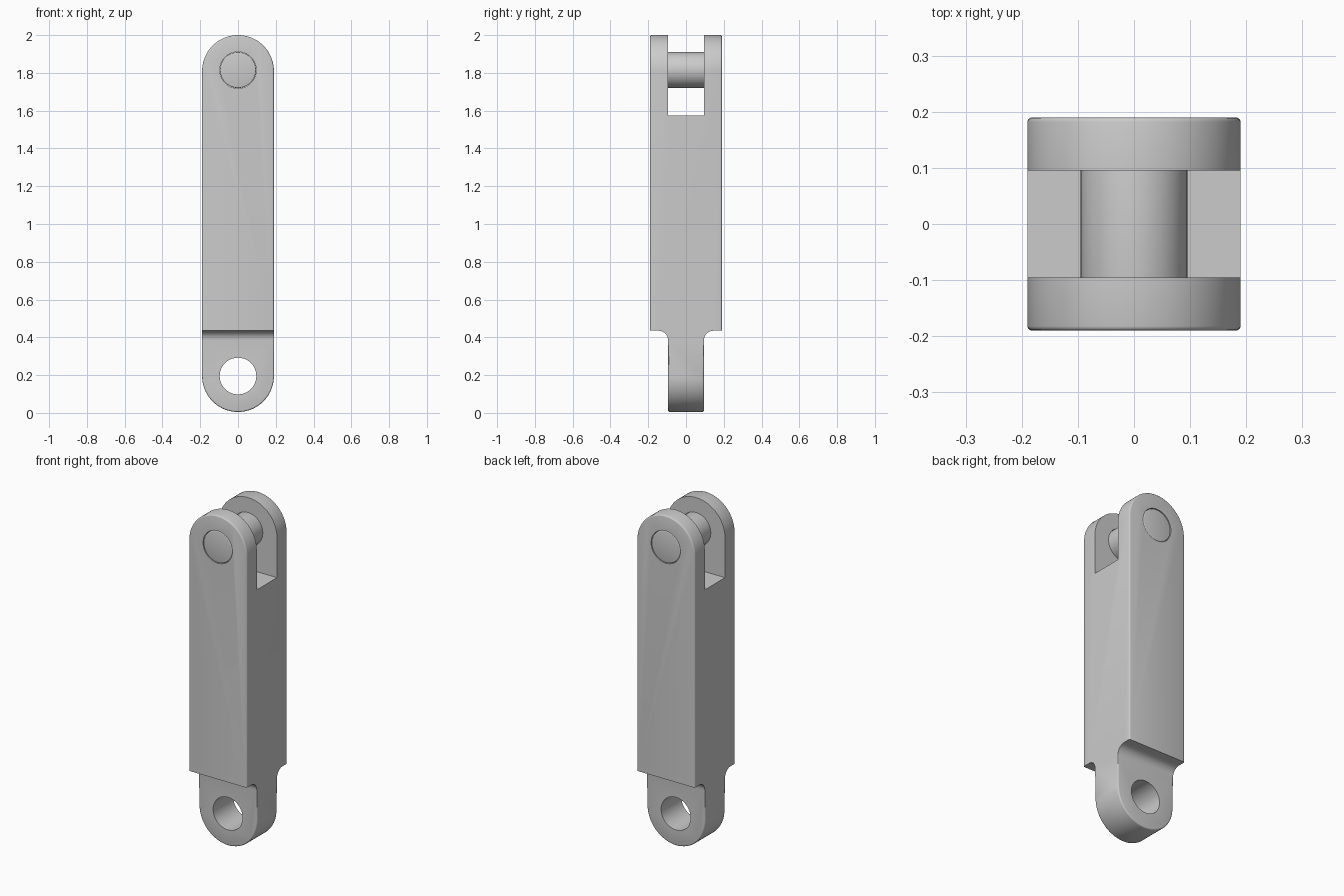
import bpy, bmesh, math
from mathutils import Vector

cube = bpy.data.objects.get("Cube")
if cube:
    bpy.data.objects.remove(cube, do_unlink=True)

HALF, INNER, TOP = 0.19, 0.095, 2.0
EYE_Z, PIN_Z = 0.195, 1.815
SHOULDER, FILLET, SLOT = 0.435, 0.05, 1.575

steel = bpy.data.materials.new("grey_steel")
steel.use_nodes = True
grey = (0.6, 0.6, 0.6, 1)
steel.diffuse_color = grey
steel.node_tree.nodes["Principled BSDF"].inputs["Base Color"].default_value = grey


def prism(name, points, direction):
    """Extrude a closed outline symmetrically along a direction."""
    d = Vector(direction)
    bm = bmesh.new()
    face = bm.faces.new([bm.verts.new(Vector(p) - d) for p in points])
    ext = bmesh.ops.extrude_face_region(bm, geom=[face])["geom"]
    bmesh.ops.translate(bm, vec=d * 2, verts=[v for v in ext if isinstance(v, bmesh.types.BMVert)])
    bmesh.ops.recalc_face_normals(bm, faces=bm.faces)
    mesh = bpy.data.meshes.new(name)
    bm.to_mesh(mesh)
    bm.free()
    mesh.materials.append(steel)
    obj = bpy.data.objects.new(name, mesh)
    bpy.context.collection.objects.link(obj)
    return obj


def arc(z, r, start, end, n):
    angles = [math.radians(start + (end - start) * i / n) for i in range(n + 1)]
    return [(r * math.cos(a), 0, z + r * math.sin(a)) for a in angles]


def activate(obj):
    bpy.ops.object.select_all(action='DESELECT')
    obj.select_set(True)
    bpy.context.view_layer.objects.active = obj


def combine(obj, cutter, operation):
    mod = obj.modifiers.new(operation, 'BOOLEAN')
    mod.operation, mod.solver, mod.object = operation, 'EXACT', cutter
    activate(obj)
    bpy.ops.object.modifier_apply(modifier=mod.name)
    bpy.data.objects.remove(cutter, do_unlink=True)


def bevel(obj, rule, width):
    bm = bmesh.new()
    bm.from_mesh(obj.data)
    edges = [e for e in bm.edges if rule(*[v.co for v in e.verts])]
    bmesh.ops.bevel(bm, geom=edges, offset=width, segments=3, profile=0.5, affect='EDGES')
    bm.to_mesh(obj.data)
    bm.free()


def smooth(obj):
    activate(obj)
    bpy.ops.object.shade_smooth_by_angle(angle=math.radians(35))


# Link body: side profile with fork slot, shoulders and tang
half_profile = [(INNER, 0)]
for i in range(9):
    a = math.radians(180 - 90 * i / 8)
    half_profile.append((INNER + FILLET + FILLET * math.cos(a),
                         SHOULDER - FILLET + FILLET * math.sin(a)))
half_profile += [(HALF, SHOULDER), (HALF, 2.1), (INNER, 2.1), (INNER, SLOT)]
half_profile[0] = (INNER, -0.1)
side = half_profile + [(-y, z) for y, z in reversed(half_profile)]
body = prism("link_body", [(0, y, z) for y, z in side], (0.3, 0, 0))

# Rounded ends of the front outline
outline = arc(TOP - HALF, HALF, 0, 180, 48) + arc(HALF + 0.005, HALF, 180, 360, 48)
combine(body, prism("outline_cutter", outline, (0, 0.4, 0)), 'INTERSECT')


# Soft outer edges of the body and the tang
def outer_edge(a, b):
    same_y = abs(a.y - b.y) < 1e-4
    rim = all(abs(v.x) > HALF - 1e-4 or v.z > TOP - HALF - 1e-4 or v.z < HALF + 0.006 for v in (a, b))
    across = abs(a.z - b.z) < 1e-4 and abs(a.x - b.x) > 0.3
    cheek = abs(abs(a.y) - HALF) < 1e-4
    tang = abs(abs(a.y) - INNER) < 1e-4 and max(a.z, b.z) < SHOULDER - FILLET + 0.01
    return same_y and rim and not across and (cheek or tang)


bevel(body, outer_edge, 0.008)

# Tang eye and fork pin holes
for name, z, r in (("eye_cutter", EYE_Z, 0.097), ("pin_hole_cutter", PIN_Z, 0.0965)):
    combine(body, prism(name, arc(z, r, 0, 352.5, 47), (0, 0.4, 0)), 'DIFFERENCE')
smooth(body)

# Clevis pin with rounded ends
pin = prism("clevis_pin", arc(PIN_Z, INNER, 0, 352.5, 47), (0, HALF - 0.001, 0))
bevel(pin, lambda a, b: abs(a.y - b.y) < 1e-4, 0.006)
smooth(pin)
